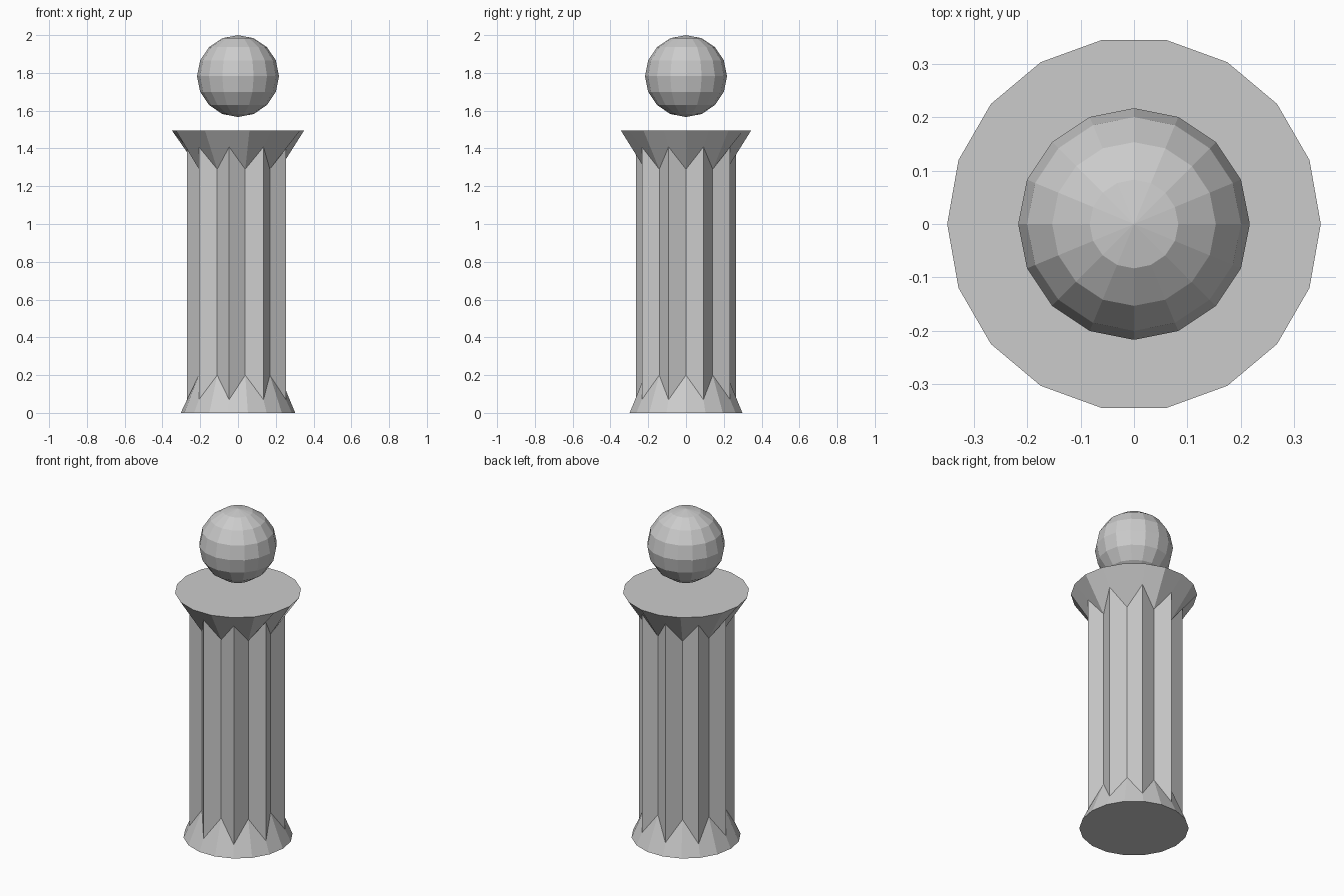
import bpy, bmesh
from math import cos, sin, pi

if "Cube" in bpy.data.objects:
    bpy.data.objects.remove(bpy.data.objects["Cube"])

SIDES = 18


def ring(outer, inner):
    """18 points alternating between inner and outer (radius, z) pairs."""
    pts = []
    for i in range(SIDES):
        r, z = outer if i % 2 else inner
        a = 2 * pi * i / SIDES
        pts.append((r * cos(a), r * sin(a), z))
    return pts


def loft(name, lower, upper, cap_bottom=False, cap_top=False):
    bm = bmesh.new()
    a = [bm.verts.new(p) for p in lower]
    b = [bm.verts.new(p) for p in upper]
    for i in range(SIDES):
        j = (i + 1) % SIDES
        bm.faces.new((a[i], a[j], b[j], b[i]))
    if cap_bottom:
        bm.faces.new(a[::-1])
    if cap_top:
        bm.faces.new(b)
    mesh = bpy.data.meshes.new(name)
    bm.to_mesh(mesh)
    bm.free()
    obj = bpy.data.objects.new(name, mesh)
    bpy.context.collection.objects.link(obj)
    return obj


# Round foot and top, and the zigzag lines where the flutes run into them
foot = ring((0.303, 0), (0.303, 0))
flute_bottom = ring((0.27, 0.07), (0.22, 0.2))
flute_top = ring((0.27, 1.408), (0.22, 1.29))
top = ring((0.35, 1.495), (0.35, 1.495))

loft("column_base", foot, flute_bottom, cap_bottom=True)
loft("fluted_shaft", flute_bottom, flute_top)
loft("capital", flute_top, top, cap_top=True)

# Floating ball
bpy.ops.mesh.primitive_uv_sphere_add(segments=16, ring_count=8, radius=0.217,
                                     location=(0, 0, 1.783))
bpy.context.object.name = "floating_ball"
